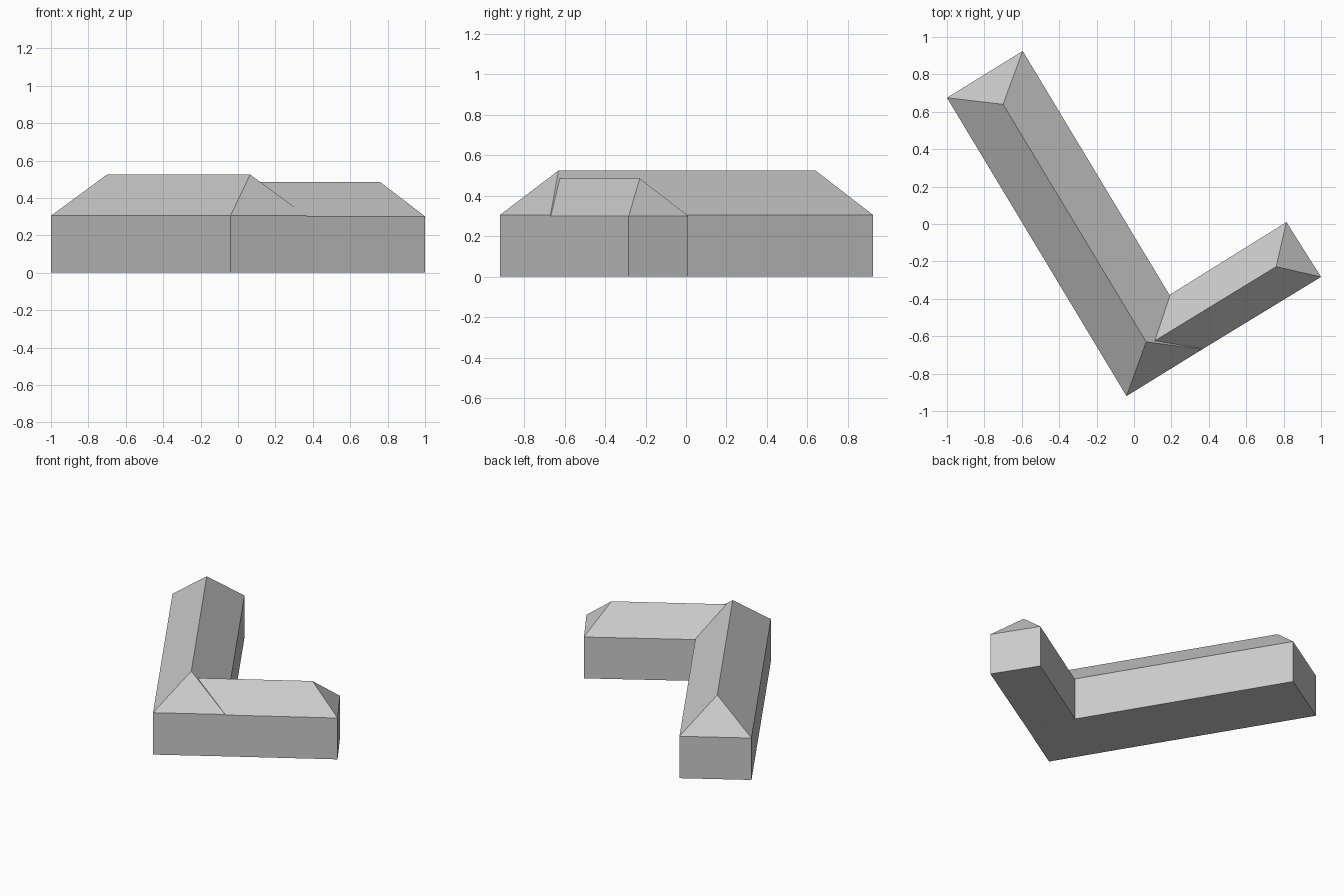
import bpy
import bmesh

cube = bpy.data.objects.get("Cube")
if cube:
    bpy.data.objects.remove(cube, do_unlink=True)

grey = bpy.data.materials.new("light grey")
grey.use_nodes = True
colour = (0.6, 0.6, 0.6, 1)
grey.diffuse_color = colour
grey.node_tree.nodes["Principled BSDF"].inputs["Base Color"].default_value = colour


def hipped_wing(name, corners, ridge, eave, top, open_start=False):
    """Walls and hipped roof; corners go counter-clockwise, start end first and last.
    An open start is left without faces where it joins another wing."""
    bm = bmesh.new()
    base = [bm.verts.new((x, y, 0)) for x, y in corners]
    wall = [bm.verts.new((x, y, eave)) for x, y in corners]
    start, end = [bm.verts.new((x, y, top)) for x, y in ridge]
    bm.faces.new(base[::-1])
    # Walls; the last one is the start end
    for i in range(3 if open_start else 4):
        j = (i + 1) % 4
        bm.faces.new((base[i], base[j], wall[j], wall[i]))
    # Two long slopes and the hips
    bm.faces.new((wall[0], wall[1], end, start))
    bm.faces.new((wall[1], wall[2], end))
    bm.faces.new((wall[2], wall[3], start, end))
    if not open_start:
        bm.faces.new((wall[3], wall[0], start))
    mesh = bpy.data.meshes.new(name)
    bm.to_mesh(mesh)
    bm.free()
    mesh.materials.append(grey)
    obj = bpy.data.objects.new(name, mesh)
    bpy.context.collection.objects.link(obj)
    return obj


# Shared corners where the wings meet
outer_joint = (0.365, -0.67)
inner_joint = (0.19, -0.379)

# Long wing with hips at both ends
hipped_wing("long_wing",
            [(-1, 0.675), (-0.04, -0.92), outer_joint, (-0.595, 0.925)],
            [(-0.7, 0.64), (0.065, -0.63)], 0.305, 0.525)

# Short, slightly lower wing running into the long one
hipped_wing("short_wing",
            [outer_joint, (1, -0.283), (0.815, 0.01), inner_joint],
            [(0.105, -0.628), (0.76, -0.228)], 0.301, 0.485, open_start=True)
